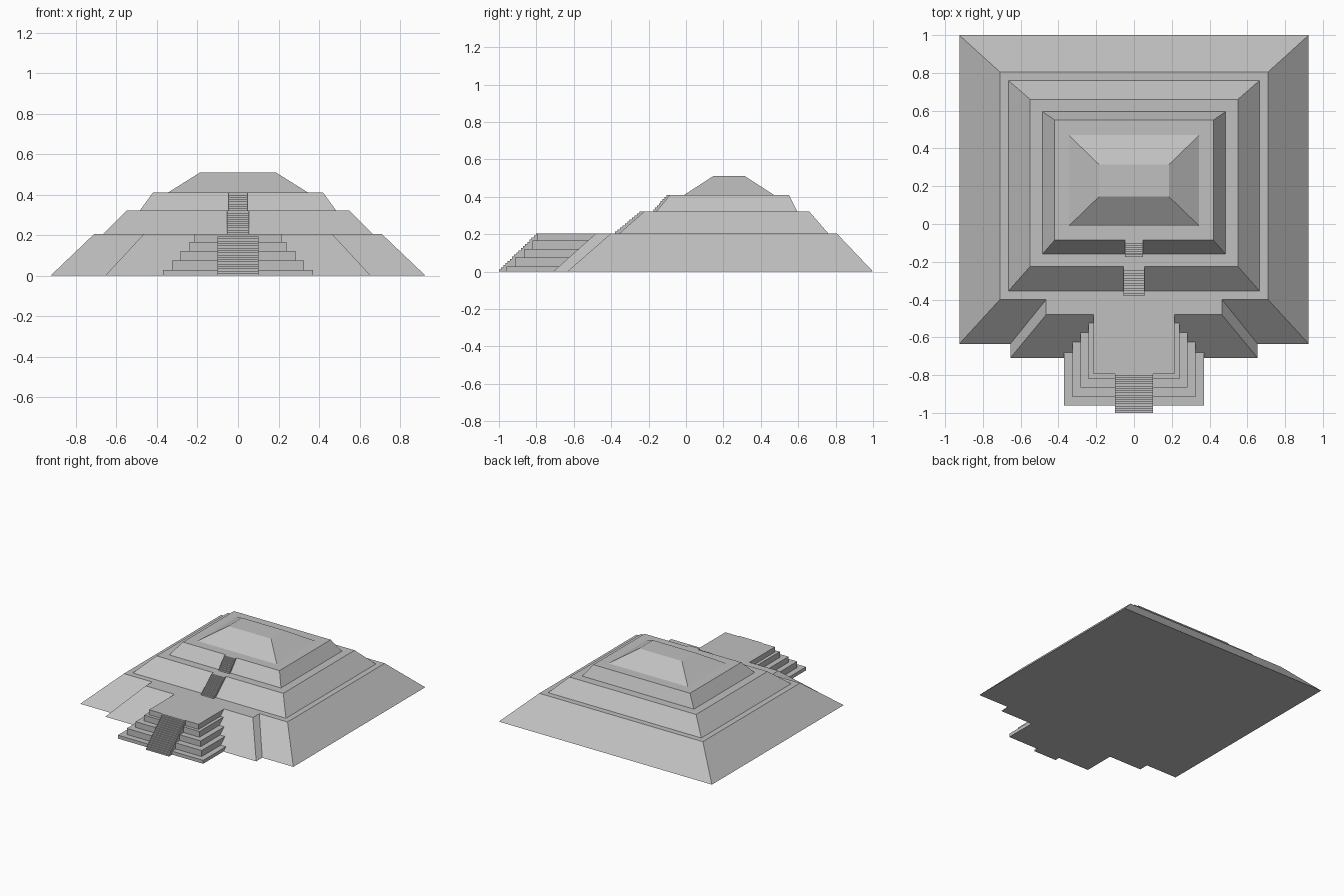
import bpy
import bmesh

if "Cube" in bpy.data.objects:
    bpy.data.objects.remove(bpy.data.objects["Cube"], do_unlink=True)

# Single stone colour
stone = bpy.data.materials.new("grey_stone")
stone.use_nodes = True
GREY = (0.53, 0.53, 0.53, 1)
stone.diffuse_color = GREY
stone.node_tree.nodes["Principled BSDF"].inputs["Base Color"].default_value = GREY


def finish(name, bm):
    bmesh.ops.recalc_face_normals(bm, faces=bm.faces[:])
    mesh = bpy.data.meshes.new(name)
    bm.to_mesh(mesh)
    bm.free()
    mesh.materials.append(stone)
    obj = bpy.data.objects.new(name, mesh)
    bpy.context.scene.collection.objects.link(obj)
    return obj


def loft(name, rings):
    """Closed solid through rings of points, capped at both ends."""
    bm = bmesh.new()
    loops = [[bm.verts.new(p) for p in ring] for ring in rings]
    n = len(loops[0])
    for a, b in zip(loops, loops[1:]):
        for i in range(n):
            j = (i + 1) % n
            bm.faces.new((a[i], a[j], b[j], b[i]))
    bm.faces.new(loops[0])
    bm.faces.new(loops[-1])
    return finish(name, bm)


def rect(half_width, y0, y1, z):
    w = half_width
    return [(-w, y0, z), (w, y0, z), (w, y1, z), (-w, y1, z)]


def frustum(name, bottom, top):
    return loft(name, [rect(*bottom), rect(*top)])


def staircase(name, half_width, foot, head, back, steps):
    """Narrow flight of fine steps climbing from foot to head, both (y, z)."""
    (y0, z0), (y1, z1) = foot, head
    run, rise = (y1 - y0) / steps, (z1 - z0) / steps
    profile = [(y0, z0)]
    for i in range(steps):
        profile.append((y0 + i * run, z0 + (i + 1) * rise))
        profile.append((y0 + (i + 1) * run, z0 + (i + 1) * rise))
    profile.append((back, z1))
    profile.append((back, z0))
    return loft(name, [[(x, y, z) for y, z in profile]
                       for x in (-half_width, half_width)])


# Floor heights of the stacked terraces
Z1, Z2, Z3, Z4 = 0.205, 0.32, 0.41, 0.51

# Sloped terraces and capstone
frustum("lower_terrace", (0.925, -0.635, 1.0, 0), (0.71, -0.40, 0.805, Z1))
frustum("middle_terrace", (0.665, -0.355, 0.76, Z1), (0.55, -0.225, 0.66, Z2))
frustum("upper_terrace", (0.485, -0.16, 0.595, Z2), (0.42, -0.085, 0.55, Z3))
frustum("capstone", (0.345, -0.01, 0.47, Z3), (0.185, 0.145, 0.315, Z4))

# Projecting front bastion
frustum("front_bastion", (0.655, -0.71, -0.2, 0), (0.465, -0.48, -0.2, Z1))

# Stepped platform in front of the bastion
tiers = [(0.37, -0.96, 0.027), (0.325, -0.915, 0.075), (0.283, -0.866, 0.12),
         (0.24, -0.82, 0.165), (0.215, -0.795, Z1)]
base = 0
for i, (width, front, height) in enumerate(tiers):
    frustum(f"platform_step_{i + 1}", (width, front, -0.45, base),
            (width, front, -0.45, height))
    base = height

# Central flights of stairs
staircase("front_stairs", 0.1, (-1.0, 0), (-0.79, Z1), -0.6, 18)
staircase("middle_stairs", 0.055, (-0.38, Z1), (-0.235, Z2), -0.2, 11)
staircase("upper_stairs", 0.047, (-0.175, Z2), (-0.095, Z3), -0.05, 8)
